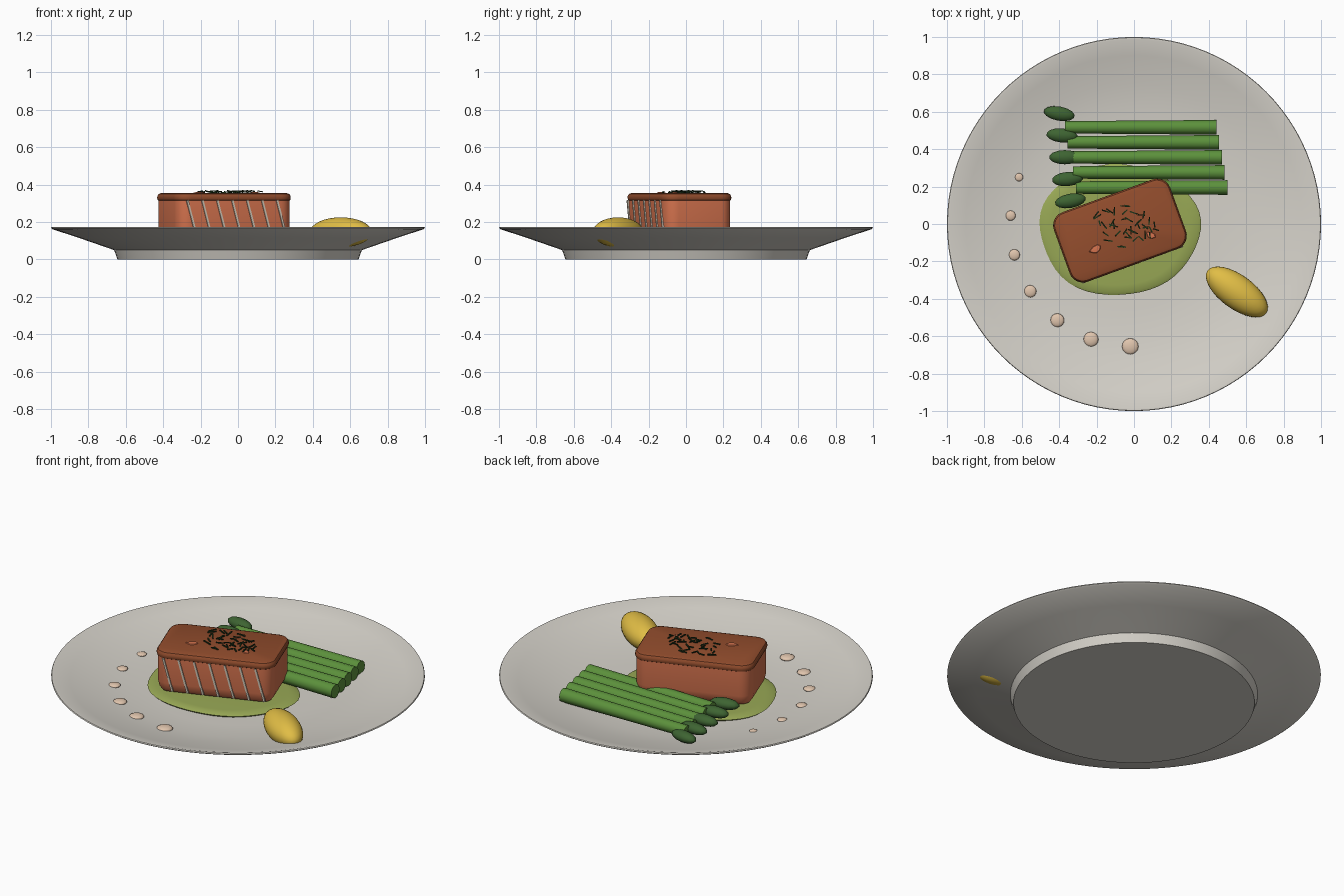
import bpy, bmesh, math, random
from mathutils import Matrix, Vector

if "Cube" in bpy.data.objects:
    bpy.data.objects.remove(bpy.data.objects["Cube"])

random.seed(4)


def material(name, rgb):
    m = bpy.data.materials.new(name)
    m.diffuse_color = (*rgb, 1)
    m.use_nodes = True
    m.node_tree.nodes["Principled BSDF"].inputs["Base Color"].default_value = m.diffuse_color
    return m


PLATE = material("warm grey ceramic", (.67, .645, .59))
CRUST = material("seared brown", (.29, .074, .026))
FLESH = material("salmon orange", (.68, .175, .078))
LEMON = material("lemon yellow", (.75, .51, .06))
PUREE = material("pea puree", (.314, .392, .091))
STALK = material("stalk green", (.107, .283, .045))
TIP = material("tip green", (.048, .127, .032))
HERB = material("dark herb", (.012, .032, .009))
CREAM = material("cream sauce", (.75, .56, .42))
FAT = material("pale fat", (.62, .55, .45))


def add(name, bm, mat, matrix=None, smooth=35):
    bmesh.ops.recalc_face_normals(bm, faces=bm.faces[:])
    me = bpy.data.meshes.new(name)
    bm.to_mesh(me)
    bm.free()
    me.materials.append(mat)
    ob = bpy.data.objects.new(name, me)
    bpy.context.collection.objects.link(ob)
    if matrix is not None:
        ob.matrix_world = matrix
    if smooth:
        bpy.ops.object.select_all(action='DESELECT')
        ob.select_set(True)
        bpy.context.view_layer.objects.active = ob
        bpy.ops.object.shade_smooth_by_angle(angle=math.radians(smooth))
    return ob


def place(loc, rz=0, ry=0):
    return Matrix.Translation(loc) @ Matrix.Rotation(rz, 4, 'Z') @ Matrix.Rotation(ry, 4, 'Y')


def lathe(profile, steps, shape=lambda a: (1, 1)):
    """Closed solid of revolution; profile starts and ends on the axis."""
    bm = bmesh.new()
    rings = []
    for r, z in profile:
        if r == 0:
            rings.append([bm.verts.new((0, 0, z))] * steps)
            continue
        ring = []
        for i in range(steps):
            a = 2 * math.pi * i / steps
            sx, sy = shape(a)
            ring.append(bm.verts.new((r * sx * math.cos(a), r * sy * math.sin(a), z)))
        rings.append(ring)
    for lo, hi in zip(rings, rings[1:]):
        for i in range(steps):
            j = (i + 1) % steps
            quad = list(dict.fromkeys((lo[i], lo[j], hi[j], hi[i])))
            bm.faces.new(quad)
    return bm


def ellipsoid(name, mat, loc, radii, rz=0, seg=24):
    bm = bmesh.new()
    bmesh.ops.create_uvsphere(bm, u_segments=seg, v_segments=seg // 2, radius=1)
    bmesh.ops.scale(bm, vec=radii, verts=bm.verts)
    return add(name, bm, mat, place(loc, rz), 60)


def box(name, mat, size, matrix):
    bm = bmesh.new()
    bmesh.ops.create_cube(bm, size=1)
    bmesh.ops.scale(bm, vec=size, verts=bm.verts)
    return add(name, bm, mat, matrix, 0)


def rounded_block(name, mat, length, width, corner, layers, matrix):
    """Stack of rounded rectangles; layers are (inset, z)."""
    bm = bmesh.new()
    rings = []
    for inset, z in layers:
        r = max(corner - inset, .008)
        hx, hy = length / 2 - inset - r, width / 2 - inset - r
        ring = []
        for q, (sx, sy) in enumerate(((1, 1), (-1, 1), (-1, -1), (1, -1))):
            for k in range(7):
                a = math.pi / 2 * (q + k / 6)
                ring.append(bm.verts.new((sx * hx + r * math.cos(a), sy * hy + r * math.sin(a), z)))
        rings.append(ring)
    n = len(rings[0])
    for lo, hi in zip(rings, rings[1:]):
        for i in range(n):
            bm.faces.new((lo[i], lo[(i + 1) % n], hi[(i + 1) % n], hi[i]))
    bm.faces.new(rings[0])
    bm.faces.new(rings[-1])
    return add(name, bm, mat, matrix)


# Plate with a foot and shallow bowl
add("plate", lathe([(0, 0), (.645, 0), (.662, .05), (.85, .115), (.99, .161), (1, .168),
                    (.997, .174), (.985, .174), (.9, .15), (.75, .115), (.62, .094),
                    (.45, .083), (0, .08)], 96), PLATE)


# Puree puddle with a wobbly outline
def wobble(a):
    w = 1 + .02 * math.sin(3 * a + 1) + .015 * math.sin(5 * a)
    return .43 * w, .35 * w


add("puree", lathe([(0, .078), (.97, .082), (1, .092), (.96, .1), (.85, .103), (0, .104)], 48, wobble),
    PUREE, place((-.08, -.03, 0)))

# Fish fillet: body, seared crust, pale fat lines
YAW = math.radians(20)
FISH = place((-.075, -.035, 0), YAW)
rounded_block("fillet_body", FLESH, .65, .383, .07,
              [(.045, .108), (.022, .115), (.008, .135), (0, .17), (0, .325)], FISH)
rounded_block("fillet_crust", CRUST, .662, .395, .075,
              [(.012, .312), (.003, .318), (0, .328), (.001, .34), (.008, .35), (.022, .355)], FISH)
for i in range(7):
    box("fat_line", FAT, (.011, .012, .195),
        FISH @ place((-.256 + .085 * i + .003, -.192, .222), 0, math.radians(-15)))

# Exposed flakes on the crust
for fx, fy, size, turn in ((-.205, -.135, .036, .6), (.09, -.06, .03, -.4)):
    add("flake", lathe([(0, .352), (1, .352), (.8, .359), (0, .36)], 7,
                       lambda a: (size * (1 + .25 * math.sin(3 * a)), size * .6)),
        FLESH, place((fx, fy, 0), turn), 0)

# Chopped herbs scattered on top
for i in range(42):
    a, r = random.uniform(0, 2 * math.pi), math.sqrt(random.random())
    spot = (-.055 + .18 * r * math.cos(a), -.01 + .115 * r * math.sin(a), random.uniform(.358, .367))
    box("herb", HERB, (random.uniform(.03, .05), .007, .005),
        place(spot, random.uniform(0, math.pi), random.uniform(-.2, .2)))

# Asparagus spears: tapered stalks and fanned tips
for i in range(5):
    bm = bmesh.new()
    bmesh.ops.create_cone(bm, cap_ends=True, segments=12, radius1=.033, radius2=.039, depth=.81)
    add("asparagus_stalk", bm, STALK,
        place((.035 + .015 * i, .517 - .0805 * i, .135), 0, math.pi / 2))
    ellipsoid("asparagus_tip", TIP, (-.4 + .015 * i, .59 - .1165 * i, .142),
              (.086, .039, .031), math.radians(-10 + 5 * i), 14)

# Lemon piece
ellipsoid("lemon", LEMON, (.55, -.363, .145), (.194, .091, .08), math.radians(-36), 32)

# Arc of sauce dots growing in size
for x, y, r in ((-.615, .25, .022), (-.66, .045, .027), (-.64, -.165, .03), (-.555, -.36, .033),
                (-.41, -.515, .037), (-.23, -.617, .04), (-.02, -.655, .044)):
    ellipsoid("sauce_dot", CREAM, (x, y, .102), (r, r, r * .35), 0, 16)
